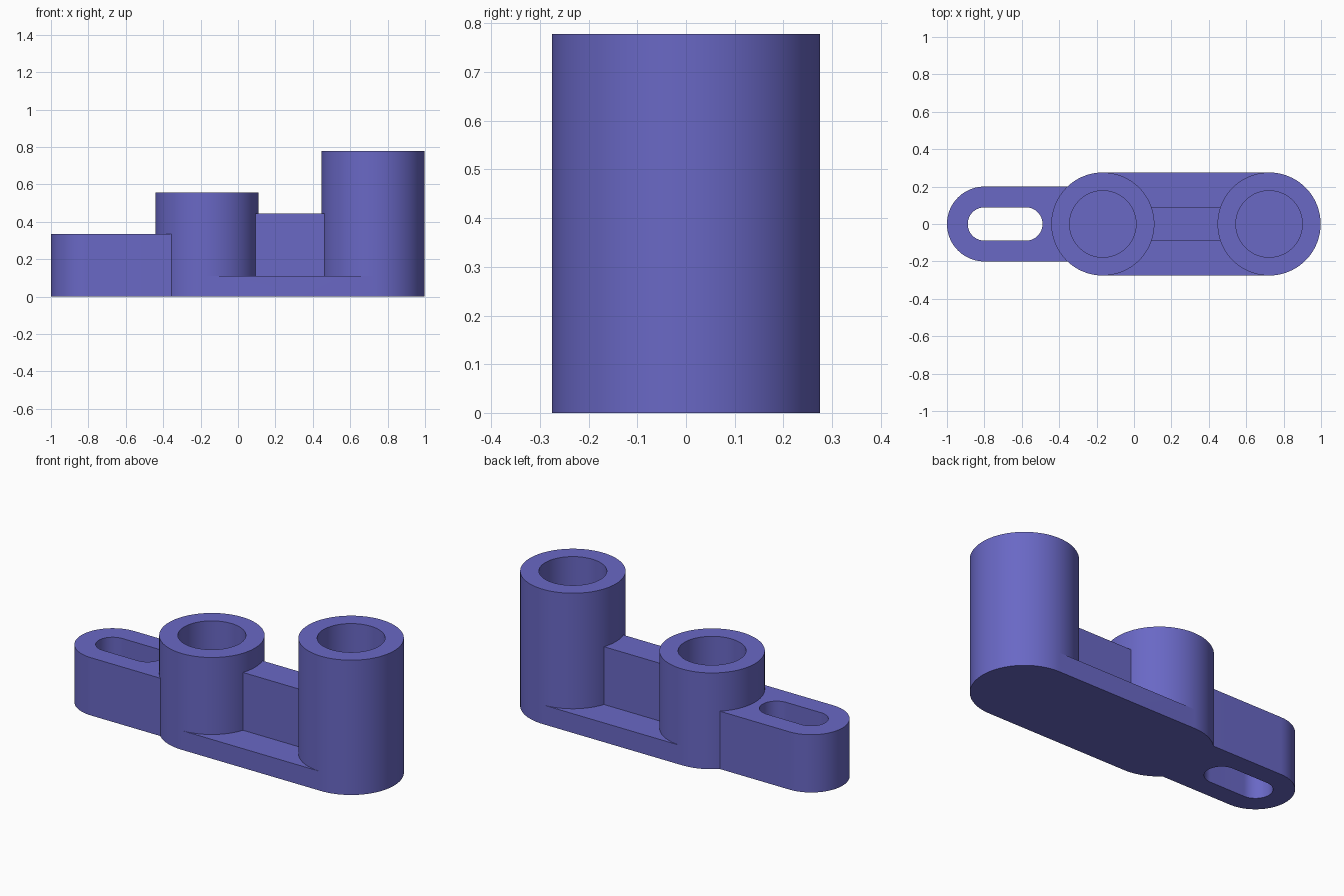
import bpy
import bmesh
import math

if "Cube" in bpy.data.objects:
    bpy.data.objects.remove(bpy.data.objects["Cube"], do_unlink=True)

# Shared dimensions: everything is a multiple of one grid unit
U = 2 / 18
TALL_X, SHORT_X = 6.5 * U, -1.5 * U
BOSS_R, BORE_R = 2.48 * U, 1.6 * U
ARM_R, SLOT_R = 1.8 * U, 0.8 * U
SLOT_X0, SLOT_X1 = -7.2 * U, -5.2 * U
HALF = 48  # segments per half circle

blue = bpy.data.materials.new("violet_blue")
blue.use_nodes = True
colour = (0.142, 0.138, 0.56, 1)
blue.diffuse_color = colour
blue.node_tree.nodes["Principled BSDF"].inputs["Base Color"].default_value = colour


def arc(x, r, start):
    return [(x + r * math.cos(start + math.pi * i / HALF),
             r * math.sin(start + math.pi * i / HALF)) for i in range(HALF + 1)]


def stadium(x0, x1, r):
    """Rounded outline from x0 to x1; a circle when both are equal."""
    right, left = arc(x1, r, -math.pi / 2), arc(x0, r, math.pi / 2)
    return right + left if x1 > x0 else right[:-1] + left[:-1]


def extrude(name, outline, z0, z1):
    bm = bmesh.new()
    face = bm.faces.new([bm.verts.new((x, y, z0)) for x, y in outline])
    top = bmesh.ops.extrude_face_region(bm, geom=[face])["geom"]
    verts = [v for v in top if isinstance(v, bmesh.types.BMVert)]
    bmesh.ops.translate(bm, verts=verts, vec=(0, 0, z1 - z0))
    bmesh.ops.recalc_face_normals(bm, faces=bm.faces)
    mesh = bpy.data.meshes.new(name)
    bm.to_mesh(mesh)
    bm.free()
    mesh.materials.append(blue)
    obj = bpy.data.objects.new(name, mesh)
    bpy.context.collection.objects.link(obj)
    return obj


def box(x0, x1, half_y):
    return [(x0, -half_y), (x1, -half_y), (x1, half_y), (x0, half_y)]


# Solid parts fused into the base plate
body = extrude("slotted_bracket", stadium(SHORT_X, TALL_X, BOSS_R), 0, U)
added = [
    extrude("tall_boss", stadium(TALL_X, TALL_X, BOSS_R), 0, 7 * U),
    extrude("short_boss", stadium(SHORT_X, SHORT_X, BOSS_R), 0, 5 * U),
    extrude("web", box(SHORT_X, TALL_X, SLOT_R), U / 2, 4 * U),
    extrude("slotted_arm", stadium(SLOT_X0, SHORT_X, ARM_R), 0, 3 * U),
]
# Blind bores and the through slot
cut = [
    extrude("tall_bore", stadium(TALL_X, TALL_X, BORE_R), U, 8 * U),
    extrude("short_bore", stadium(SHORT_X, SHORT_X, BORE_R), U, 8 * U),
    extrude("arm_slot", stadium(SLOT_X0, SLOT_X1, SLOT_R), -U, 4 * U),
]

for tools, operation in ((added, "UNION"), (cut, "DIFFERENCE")):
    for tool in tools:
        mod = body.modifiers.new(tool.name, "BOOLEAN")
        mod.operation = operation
        mod.solver = "EXACT"
        mod.object = tool

# Bake the result and drop the helper solids
bpy.context.view_layer.update()
evaluated = body.evaluated_get(bpy.context.evaluated_depsgraph_get())
result = bpy.data.meshes.new_from_object(evaluated)
body.modifiers.clear()
body.data = result
for tool in added + cut:
    bpy.data.objects.remove(tool, do_unlink=True)

# Smooth round walls, crisp rims
bpy.ops.object.select_all(action="DESELECT")
body.select_set(True)
bpy.context.view_layer.objects.active = body
bpy.ops.object.shade_smooth_by_angle(angle=math.radians(30))
